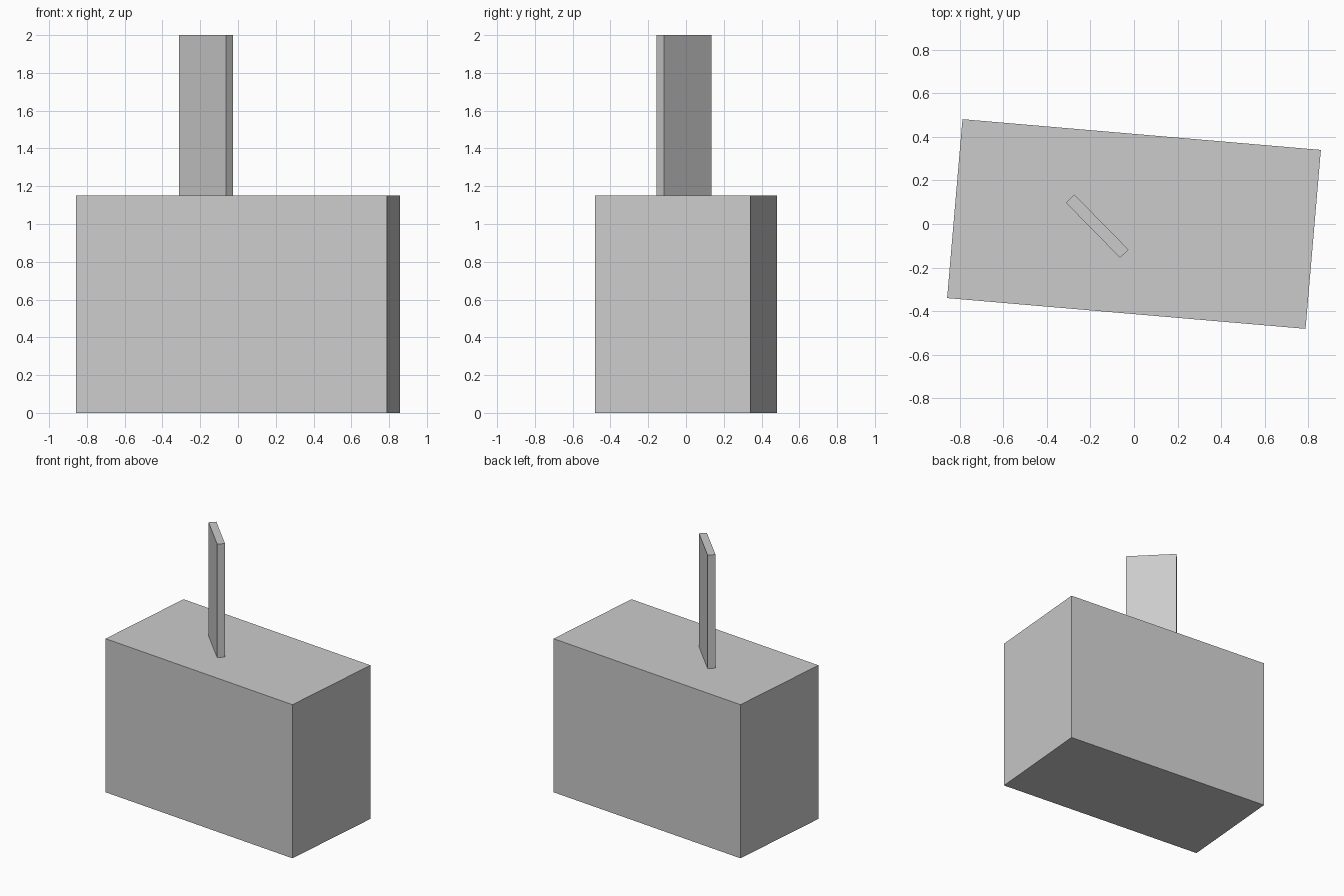
import bpy
from math import radians

default = bpy.data.objects.get("Cube")
if default:
    bpy.data.objects.remove(default, do_unlink=True)

# Single plain grey for the whole model
grey = bpy.data.materials.new("light grey")
grey.use_nodes = True
colour = (0.6, 0.6, 0.6, 1)
grey.diffuse_color = colour
grey.node_tree.nodes["Principled BSDF"].inputs["Base Color"].default_value = colour


def block(name, size, x, y, bottom, turn):
    """Upright box resting at height bottom, turned about z in degrees."""
    bpy.ops.mesh.primitive_cube_add(
        size=1, location=(x, y, bottom + size[2] / 2), rotation=(0, 0, radians(turn)))
    ob = bpy.context.object
    ob.name = name
    ob.scale = size
    bpy.ops.object.transform_apply(location=False, rotation=False, scale=True)
    ob.data.materials.append(grey)
    return ob


BODY_HEIGHT = 1.15

# Main body, slightly turned
block("body", (1.653, 0.825, BODY_HEIGHT), 0, 0, 0, -4.9)

# Thin upright slab standing on the body
block("upright_slab", (0.355, 0.054, 2 - BODY_HEIGHT), -0.169, -0.01, BODY_HEIGHT, -45.5)
